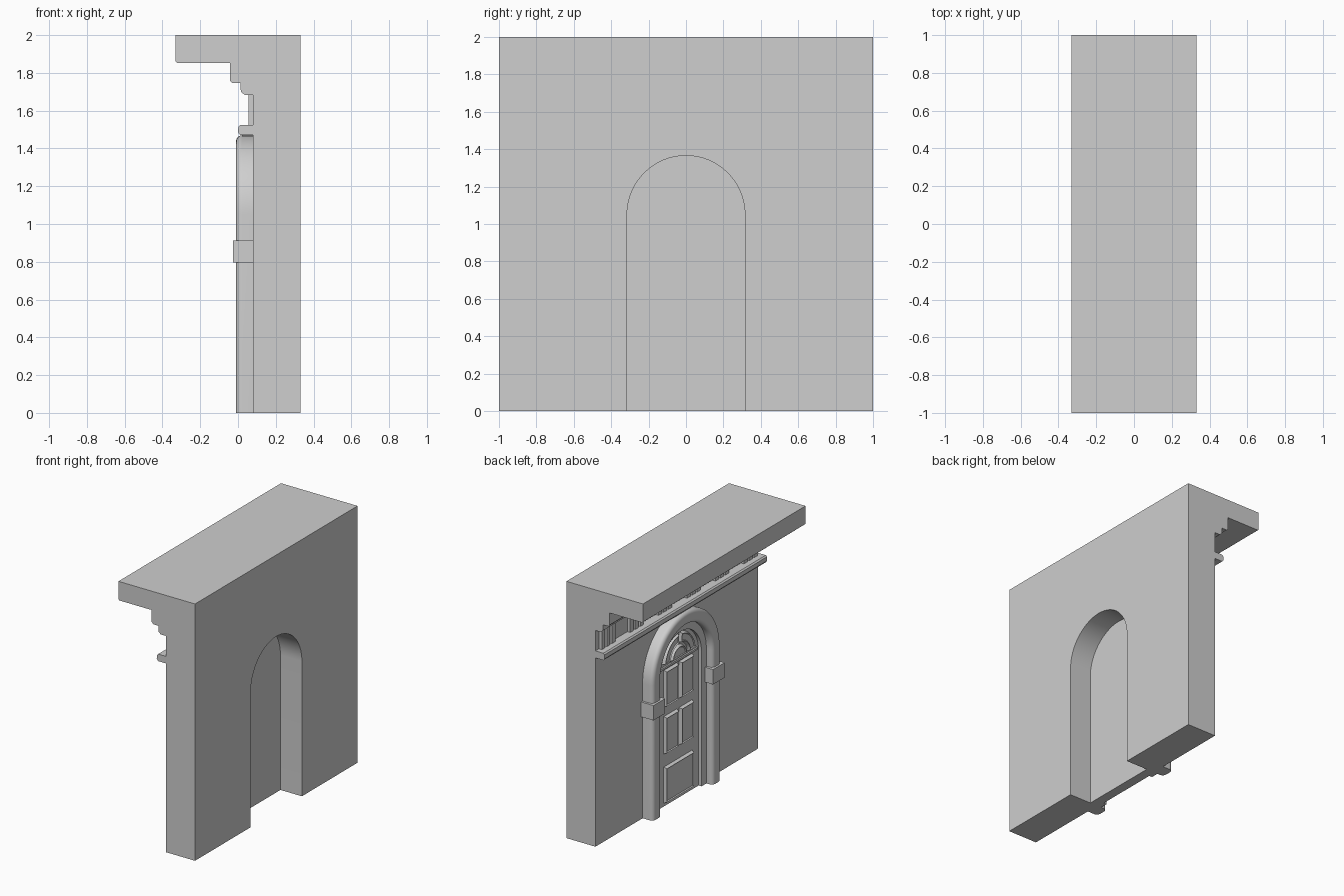
import bpy, bmesh, math

if "Cube" in bpy.data.objects:
    bpy.data.objects.remove(bpy.data.objects["Cube"])

stone = bpy.data.materials.new("light grey stone")
stone.use_nodes = True
GREY = (0.62, 0.62, 0.62, 1)
stone.diffuse_color = GREY
stone.node_tree.nodes["Principled BSDF"].inputs["Base Color"].default_value = GREY

R, SPRING = 0.315, 1.05      # door opening radius and spring height
FACE = 0.08                  # plane of the facade, which looks towards -x


def finish(name, bm, smooth=False):
    bmesh.ops.recalc_face_normals(bm, faces=bm.faces)
    mesh = bpy.data.meshes.new(name)
    bm.to_mesh(mesh)
    bm.free()
    mesh.materials.append(stone)
    ob = bpy.data.objects.new(name, mesh)
    bpy.context.collection.objects.link(ob)
    if smooth:
        bpy.ops.object.select_all(action="DESELECT")
        ob.select_set(True)
        bpy.context.view_layer.objects.active = ob
        bpy.ops.object.shade_smooth_by_angle(angle=math.radians(35))
    return ob


def loft(name, rings, smooth=False):
    """Join equal closed rings of points and cap both ends."""
    bm = bmesh.new()
    rows = [[bm.verts.new(p) for p in ring] for ring in rings]
    n = len(rows[0])
    for a, b in zip(rows, rows[1:]):
        for i in range(n):
            j = (i + 1) % n
            bm.faces.new((a[i], a[j], b[j], b[i]))
    bm.faces.new(rows[0])
    bm.faces.new(rows[-1])
    return finish(name, bm, smooth)


def slab(name, outline, x0, x1, smooth=False):
    """Extrude a (y, z) outline along x."""
    return loft(name, [[(x, y, z) for y, z in outline] for x in (x0, x1)], smooth)


def moulding(name, profile, half=1.0, smooth=False):
    """Extrude an (x, z) profile along y."""
    return loft(name, [[(x, y, z) for x, z in profile] for y in (-half, half)], smooth)


def box(name, x0, x1, y0, y1, z0, z1):
    return slab(name, [(y0, z0), (y1, z0), (y1, z1), (y0, z1)], x0, x1)


def arc(r, cz, a0=0, a1=180, n=32):
    angles = [math.radians(a0 + (a1 - a0) * i / n) for i in range(n + 1)]
    return [(r * math.cos(a), cz + r * math.sin(a)) for a in angles]


def raised_panel(name, outline, x_back, x_front, bevel=0.014):
    """A plate with a chamfered front edge and a sunken field."""
    bm = bmesh.new()
    face = bm.faces.new([bm.verts.new((x_back, y, z)) for y, z in outline])
    bm.normal_update()
    if face.normal.x > 0:
        face.normal_flip()
    bmesh.ops.inset_region(bm, faces=[face], thickness=bevel,
                           depth=x_back - x_front, use_boundary=True)
    bmesh.ops.inset_region(bm, faces=[face], thickness=bevel * 0.6, depth=-0.008,
                           use_boundary=True)
    return finish(name, bm)


# Wall with the arched opening
opening = [(R, 0)] + arc(R, SPRING) + [(-R, 0)]
slab("wall", [(1, 0), (1, 2), (-1, 2), (-1, 0)] + opening[::-1], FACE, 0.33, True)

# Stepped cornice and the moulding below the frieze
moulding("cornice", [(FACE, 2), (-0.33, 2), (-0.33, 1.86), (-0.322, 1.853),
                     (-0.043, 1.853), (-0.043, 1.76), (-0.03, 1.746),
                     (0.013, 1.746), (0.015, 1.7), (0.035, 1.684), (FACE, 1.684)])
moulding("frieze_moulding", [(FACE, 1.525), (0.012, 1.525), (0.002, 1.515),
                             (0.0, 1.485), (0.012, 1.47), (FACE, 1.47)])

# Frieze bars in groups of three
for group in range(6):
    for bar in (-1, 0, 1):
        y = -0.875 + 0.35 * group + 0.062 * bar
        box("frieze_bar", 0.055, FACE, y - 0.021, y + 0.021, 1.525, 1.684)

# Rounded surround swept up one side, over the arch and down the other
FRONT, ROUND, OUT = -0.01, 0.032, 0.42
section = [(R, FACE)]
for cr, start in ((R + ROUND, 180), (OUT - ROUND, 270)):
    for i in range(7):
        a = math.radians(start + 15 * i)
        section.append((cr + ROUND * math.cos(a), FRONT + ROUND + ROUND * math.sin(a)))
section.append((OUT, FACE))
rings = [[(x, r, 0) for r, x in section]]
for i in range(41):
    a = math.pi * i / 40
    rings.append([(x, r * math.cos(a), SPRING + r * math.sin(a)) for r, x in section])
rings.append([(x, -r, 0) for r, x in section])
loft("arch_surround", rings, True)

# Impost blocks on the columns
for s in (-1, 1):
    box("impost_block", -0.027, FACE, s * 0.295, s * 0.438, 0.797, 0.913)

# Door leaf closing the opening, and its stepped frame
slab("door_leaf", opening, 0.07, 0.145, True)
IN = 0.255
slab("door_frame", opening + [(-IN, 0)] + arc(IN, SPRING)[::-1] + [(IN, 0)],
     0.045, 0.07, True)

# Rectangular door panels
raised_panel("lower_panel", [(-0.175, 0.027), (0.175, 0.027), (0.175, 0.307),
                             (-0.175, 0.307)], 0.07, 0.046)
for s in (-1, 1):
    for z0, z1 in ((0.41, 0.7), (0.775, 1.06)):
        raised_panel("upper_panel", [(s * 0.013, z0), (s * 0.175, z0),
                                     (s * 0.175, z1), (s * 0.013, z1)], 0.07, 0.046)

# Fan of curved panels above a cross rail
box("fan_rail", 0.058, 0.07, -0.23, 0.23, 1.072, 1.088)
for a0, a1 in ((5, 86), (94, 175)):
    ring = arc(0.195, 1.095, a0, a1, 14) + arc(0.115, 1.095, a0, a1, 14)[::-1]
    raised_panel("fan_panel", ring, 0.07, 0.046, 0.011)
raised_panel("fan_centre", arc(0.095, 1.1, 0, 180, 16), 0.07, 0.05, 0.012)
